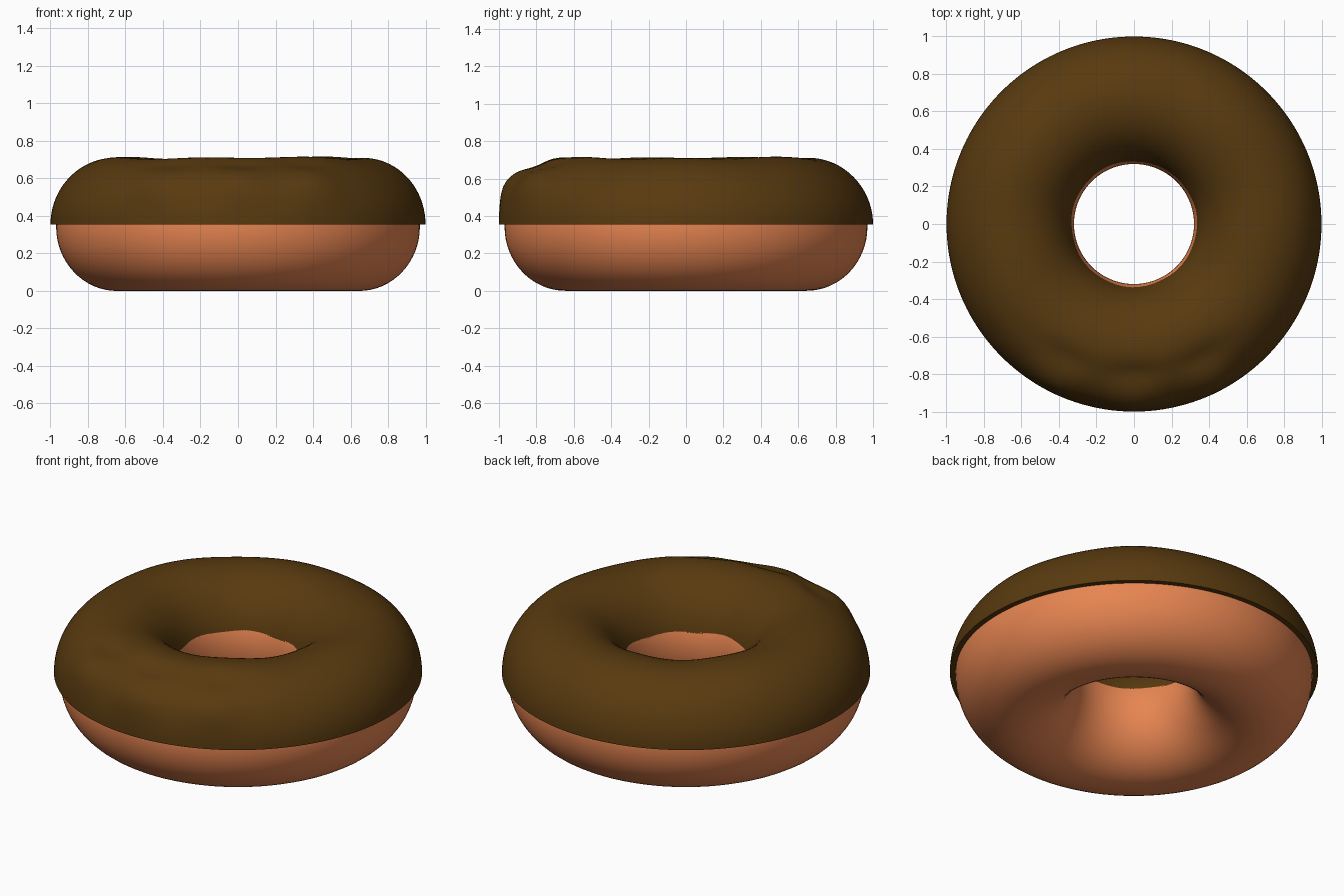
import bpy, bmesh, math

if "Cube" in bpy.data.objects:
    bpy.data.objects.remove(bpy.data.objects["Cube"])


def material(name, rgb):
    m = bpy.data.materials.new(name)
    m.diffuse_color = (*rgb, 1)
    m.use_nodes = True
    m.node_tree.nodes["Principled BSDF"].inputs["Base Color"].default_value = m.diffuse_color
    return m


def lathe(name, section, segments, mat, closed_fn=None):
    """Sweep a closed section around z; section(j_angle) returns list of (r, z)."""
    bm = bmesh.new()
    rings = []
    for i in range(segments):
        phi = 2 * math.pi * i / segments
        rings.append([bm.verts.new((r * math.cos(phi), r * math.sin(phi), z))
                      for r, z in section(phi)])
    n = len(rings[0])
    for i in range(segments):
        a, b = rings[i], rings[(i + 1) % segments]
        for j in range(n):
            k = (j + 1) % n
            bm.faces.new((a[j], b[j], b[k], a[k]))
    bmesh.ops.recalc_face_normals(bm, faces=bm.faces)
    me = bpy.data.meshes.new(name)
    bm.to_mesh(me)
    bm.free()
    me.materials.append(mat)
    ob = bpy.data.objects.new(name, me)
    bpy.context.collection.objects.link(ob)
    bpy.ops.object.select_all(action='DESELECT')
    ob.select_set(True)
    bpy.context.view_layer.objects.active = ob
    bpy.ops.object.shade_smooth_by_angle(angle=math.radians(50))
    return ob


# Dough ring: slightly tall elliptical tube
def dough_section(phi):
    return [(0.645 + 0.325 * math.cos(t), 0.342 + 0.342 * math.sin(t))
            for t in (2 * math.pi * j / 64 for j in range(64))]


def bump(x, centre, width):
    return math.exp(-((x - centre) / width) ** 2)


def smooth(x, lo, hi):
    x = min(1, max(0, (x - lo) / (hi - lo)))
    return x * x * (3 - 2 * x)


# Icing: wavy half shell over the dough, with sagging lumps at the front
def icing_section(phi):
    front = smooth(-math.sin(phi), 0.6, 0.97)
    pts = []
    steps = 40
    for j in range(steps + 1):
        t = math.pi * j / steps
        deg = math.degrees(t)
        top = math.sin(t) ** 2
        d = 0.007 * top * math.sin(5 * phi + 0.6) * math.cos(t + 2 * phi)
        ripple = math.cos(13 * (phi + math.pi / 2))
        d += front * (bump(deg, 36, 18) * (0.022 + 0.010 * ripple)
                      - bump(deg, 66, 11) * (0.014 + 0.006 * ripple))
        pts.append((0.662 + (0.338 + d) * math.cos(t),
                    0.355 + (0.355 + d) * math.sin(t)))
    # underside of the shell, hidden inside the dough
    for j in range(24, -1, -1):
        t = math.pi * j / 24
        pts.append((0.650 + 0.305 * math.cos(t), 0.355 + 0.31 * math.sin(t)))
    return pts


dough = material("baked dough", (0.80, 0.235, 0.083))
chocolate = material("chocolate icing", (0.098, 0.042, 0.0048))

lathe("dough", dough_section, 128, dough)
lathe("icing", icing_section, 160, chocolate)
